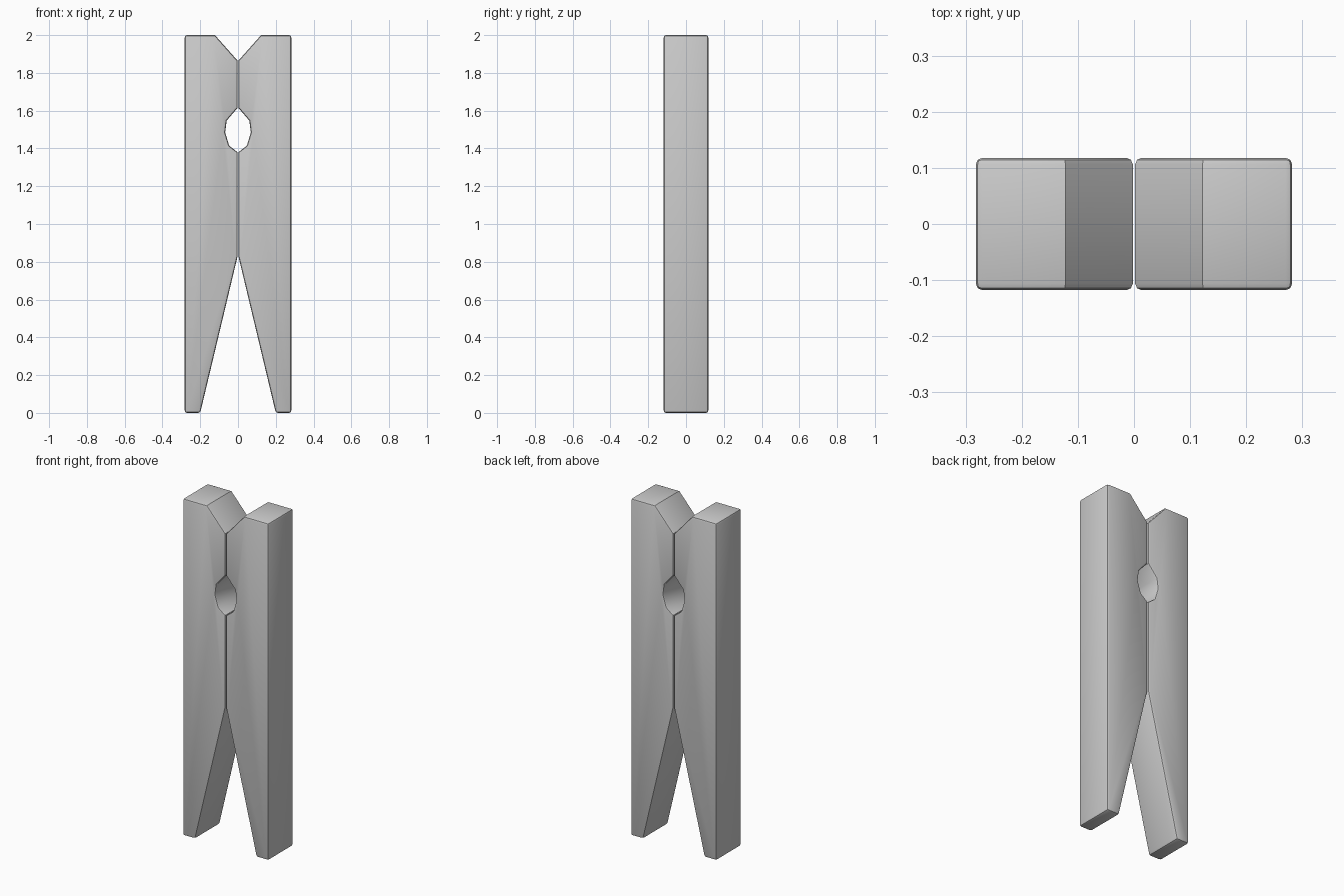
import bpy, bmesh, math

if "Cube" in bpy.data.objects:
    bpy.data.objects.remove(bpy.data.objects["Cube"])

HALF_DEPTH = 0.118
# Outline of the right prong (x, z)
OUTLINE = [(0.002, 1.865), (0.122, 2.0), (0.282, 2.0), (0.282, 0.0), (0.2, 0.0),
           (0.002, 0.83), (0.002, 1.38), (0.047, 1.415), (0.068, 1.485),
           (0.06, 1.547), (0.002, 1.615)]


def make_prong(name, side):
    bm = bmesh.new()
    face = bm.faces.new([bm.verts.new((side * x, -HALF_DEPTH, z)) for x, z in OUTLINE])
    ext = bmesh.ops.extrude_face_region(bm, geom=[face], use_keep_orig=True)
    verts = [g for g in ext["geom"] if isinstance(g, bmesh.types.BMVert)]
    bmesh.ops.translate(bm, verts=verts, vec=(0, 2 * HALF_DEPTH, 0))
    bmesh.ops.recalc_face_normals(bm, faces=bm.faces)
    # Soften the rims and square corners only
    sharp = [e for e in bm.edges if e.calc_face_angle(0) > math.radians(60)]
    bmesh.ops.bevel(bm, geom=sharp, offset=0.012, segments=2, profile=0.5,
                    affect='EDGES', clamp_overlap=True)
    mesh = bpy.data.meshes.new(name)
    bm.to_mesh(mesh)
    bm.free()
    obj = bpy.data.objects.new(name, mesh)
    bpy.context.collection.objects.link(obj)
    bpy.ops.object.select_all(action='DESELECT')
    obj.select_set(True)
    bpy.context.view_layer.objects.active = obj
    bpy.ops.object.shade_smooth_by_angle(angle=math.radians(35))


# Two mirrored wooden prongs
make_prong("right_prong", 1)
make_prong("left_prong", -1)
